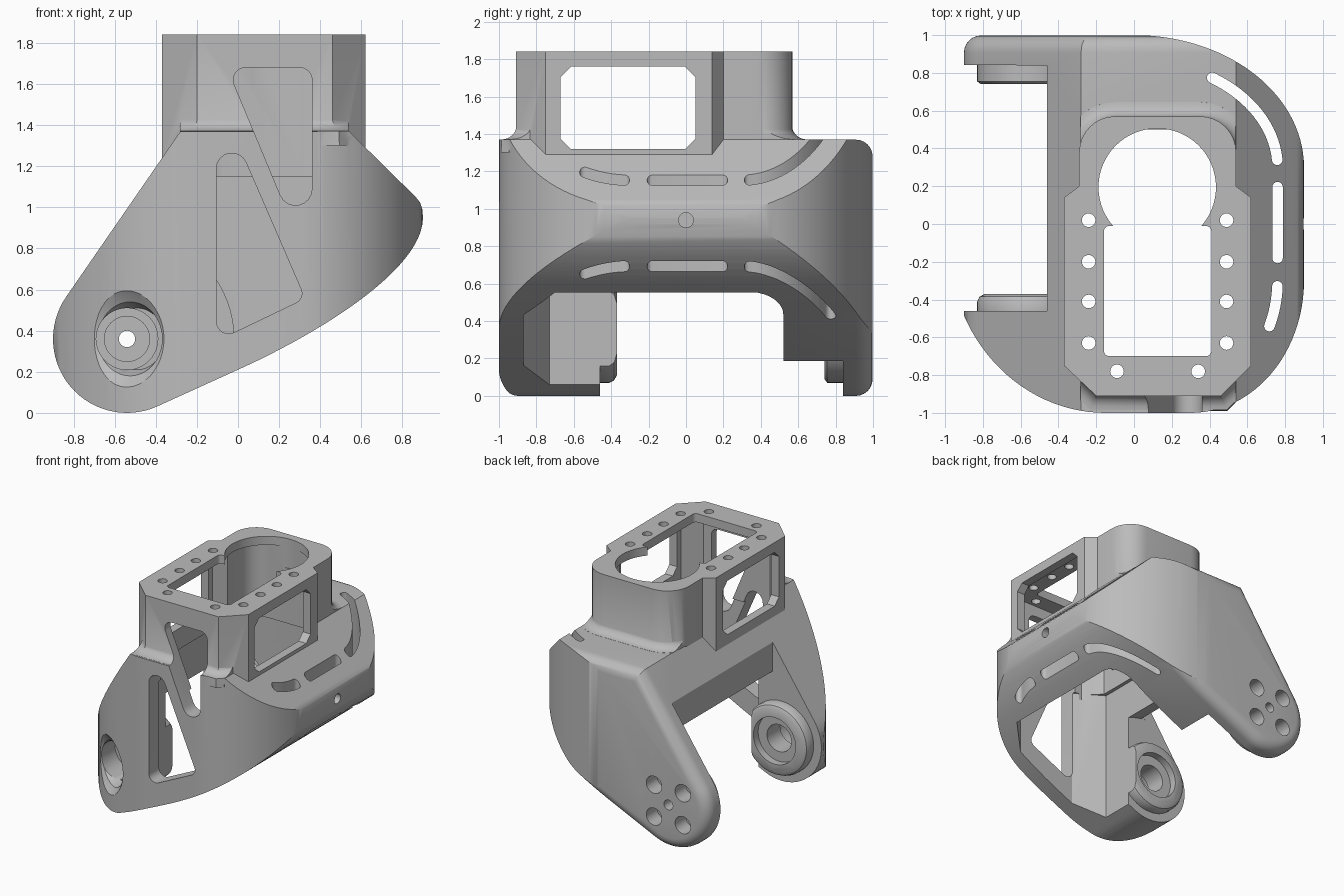
import bpy, bmesh, math
from mathutils import Vector, Matrix
from mathutils.geometry import interpolate_bezier

cube = bpy.data.objects.get("Cube")
if cube:
    bpy.data.objects.remove(cube, do_unlink=True)

grey = bpy.data.materials.new("light grey")
grey.use_nodes = True
colour = (0.5, 0.5, 0.5, 1)
grey.diffuse_color = colour
grey.node_tree.nodes["Principled BSDF"].inputs["Base Color"].default_value = colour


# 2D outline helpers
def arc(cx, cy, a, b, start=0, end=360, n=24):
    count = n if end - start == 360 else n + 1
    angles = [math.radians(start + (end - start) * i / n) for i in range(count)]
    return [(cx + a * math.cos(t), cy + b * math.sin(t)) for t in angles]


def disc(cx, cy, r, n=40):
    return arc(cx, cy, r, r, n=n)


def rounded(corners, n=8):
    """Polygon from (x, y) or (x, y, radius) corners."""
    out = []
    for i, c in enumerate(corners):
        p = Vector(c[:2])
        if len(c) == 2:
            out.append(tuple(p))
            continue
        u = (Vector(corners[i - 1][:2]) - p).normalized()
        v = (Vector(corners[(i + 1) % len(corners)][:2]) - p).normalized()
        half = math.acos(max(-1, min(1, u.dot(v)))) / 2
        mid = p + (u + v).normalized() * (c[2] / math.sin(half))
        reach = c[2] / math.tan(half)
        s, e = p + u * reach - mid, p + v * reach - mid
        a0 = math.atan2(s.y, s.x)
        turn = (math.atan2(e.y, e.x) - a0 + math.pi) % math.tau - math.pi
        for k in range(n + 1):
            t = a0 + turn * k / n
            out.append((mid.x + c[2] * math.cos(t), mid.y + c[2] * math.sin(t)))
    return out


def outset(pts, d):
    """Offset a counter-clockwise outline outwards by d."""
    if d == 0:
        return pts
    out = []
    for i, p in enumerate(pts):
        p = Vector(p)
        e1 = (p - Vector(pts[i - 1])).normalized()
        e2 = (Vector(pts[(i + 1) % len(pts)]) - p).normalized()
        n1, n2 = Vector((e1.y, -e1.x)), Vector((e2.y, -e2.x))
        out.append(tuple(p + (n1 + n2) * (d / (1 + n1.dot(n2)))))
    return out


def slot(path, r, n=8):
    """Outline of a round-ended slot along a path."""
    path = [Vector(p) for p in path]
    left, right = [], []
    for i, p in enumerate(path):
        t = (path[min(i + 1, len(path) - 1)] - path[max(i - 1, 0)]).normalized()
        side = Vector((-t.y, t.x)) * r
        left.append(p + side)
        right.append(p - side)

    def cap(centre, start):
        v = start - centre
        return [centre + Matrix.Rotation(-math.pi * k / n, 2) @ v for k in range(1, n)]
    loop = left + cap(path[-1], left[-1]) + right[::-1] + cap(path[0], right[0])
    return [tuple(p) for p in loop]


# Solid helpers
def prism(name, pts, axis, *steps):
    """Sweep an outline along an axis; each step is a position or (position, outset)."""
    place = {"x": lambda a, b, t: (t, a, b), "y": lambda a, b, t: (a, t, b),
             "z": lambda a, b, t: (a, b, t)}[axis]
    bm = bmesh.new()
    rings = []
    for step in steps:
        t, d = step if isinstance(step, tuple) else (step, 0)
        rings.append([bm.verts.new(place(a, b, t)) for a, b in outset(pts, d)])
    bm.faces.new(rings[0])
    bm.faces.new(rings[-1])
    n = len(pts)
    for lo, hi in zip(rings, rings[1:]):
        for i in range(n):
            j = (i + 1) % n
            bm.faces.new((lo[i], lo[j], hi[j], hi[i]))
    bmesh.ops.recalc_face_normals(bm, faces=bm.faces)
    mesh = bpy.data.meshes.new(name)
    bm.to_mesh(mesh)
    bm.free()
    mesh.materials.append(grey)
    obj = bpy.data.objects.new(name, mesh)
    bpy.context.collection.objects.link(obj)
    return obj


def combine(target, tool, operation="DIFFERENCE"):
    mod = target.modifiers.new("combine", "BOOLEAN")
    mod.operation = operation
    mod.solver = "EXACT"
    mod.object = tool
    bpy.context.view_layer.objects.active = target
    bpy.ops.object.modifier_apply(modifier=mod.name)
    bpy.data.objects.remove(tool, do_unlink=True)


def rect(x0, y0, x1, y1):
    return [(x0, y0), (x1, y0), (x1, y1), (x0, y1)]


# Hull: side profile swept front to back with a rounded rear edge, trimmed to the plan
PX, PZ = -0.54, 0.36
belly = interpolate_bezier(Vector((0, 0.21, 0)), Vector((0.4, 0.39, 0)),
                           Vector((0.9, 0.7, 0)), Vector((0.9, 0.95, 0)), 24)
profile = arc(PX, PZ, 0.36, 0.36, 145, 294, 30) + [(p.x, p.y) for p in belly]
profile += [(0.897, 0.99), (0.885, 1.025), (0.865, 1.05), (0.54, 1.37), (-0.28, 1.37)]
R = 0.09
turns = [math.radians(15 * k) for k in range(7)]
rear = [(0.998 - R + R * math.sin(a), R * (math.cos(a) - 1)) for a in turns]
body = prism("bracket_body", profile, "y", -1.1, *rear)
plan = arc(-0.15, -0.1, 0.83, 0.9, 205, 270, 20) + arc(0.3, -0.3, 0.6, 0.7, 270, 360, 24)
plan += arc(0, 0.3, 0.9, 0.7, 0, 90, 30) + [(-1, 1), (-1, -0.48)]
combine(body, prism("plan_trim", plan, "z", -0.2, 1.6), "INTERSECT")

# Gap between the two arms, with a round clearance about the pivot
combine(body, prism("arm_gap", rect(-1.2, -0.46, -0.46, 0.84), "z", -0.3, 1.6))
combine(body, prism("pivot_clearance", disc(PX, PZ, 0.52, 72), "y", -0.4605, 0.8405))

# Turret with a flared foot
outline = rounded([(-0.37, -0.75), (-0.2, -0.91), (0.46, -0.91), (0.62, -0.75),
                   (0.62, 0.14), (0.54, 0.2), (0.54, 0.57, 0.19), (-0.29, 0.57, 0.19),
                   (-0.29, 0.2), (-0.37, 0.14)])
F = 0.08
flare = [(1.371 + F * (1 - math.cos(a)), F * (1 - math.sin(a)) - 0.005) for a in turns]
foot = prism("turret_foot", outline, "z", (1.3, F), *flare)
combine(foot, prism("foot_trim", rect(-0.283, -1.2, 0.537, 1.2), "z", 1, 2), "INTERSECT")
combine(body, prism("turret", outline, "z", 1.1, 1.84), "UNION")
combine(body, foot, "UNION")

# Pivot bosses on the inner faces of the arms
combine(body, prism("front_boss", disc(PX, PZ, 0.29, 56), "y",
                    -0.48, -0.41, (-0.385, -0.012), (-0.37, -0.04)), "UNION")
combine(body, prism("rear_boss", disc(PX, PZ, 0.29, 56), "y",
                    (0.74, -0.02), (0.755, 0), 0.86), "UNION")

# Hollow inside of the hull and turret
hollow = rounded([(-0.33, -0.73), (-0.1, -0.87), (0.42, -0.87), (0.6, -0.7),
                  (0.6, 0.52, 0.17), (-0.33, 0.52)])
combine(body, prism("hull_hollow", hollow, "z", -0.3, 1.15))
room = rounded([(-0.3, -0.72), (-0.17, -0.84), (0.43, -0.84), (0.55, -0.72), (0.55, 0.1),
                (0.47, 0.18), (0.47, 0.5, 0.15), (-0.22, 0.5, 0.15), (-0.22, 0.18), (-0.3, 0.1)])
combine(body, prism("turret_hollow", room, "z", 1.1, 1.77))

# Openings and screw holes in the top plate
combine(body, prism("round_opening", disc(0.123, 0.195, 0.311, 64), "z", 1.6, 2))
bay = rounded([(x, y, 0.03) for x, y in rect(-0.16, -0.7, 0.41, -0.01)], 5)
combine(body, prism("long_opening", bay, "z", 1.6, 2))
screws = [(x, y) for x in (-0.24, 0.49) for y in (0.02, -0.2, -0.41, -0.63)]
for x, y in screws + [(-0.09, -0.78), (0.34, -0.78)]:
    combine(body, prism("screw_hole", disc(x, y, 0.036, 20), "z", 1.6, 2))

# Side windows with clipped corners
c = 0.055
window = [(-0.67 + c, 1.32), (0.05 - c, 1.32), (0.05, 1.32 + c), (0.05, 1.76 - c),
          (0.05 - c, 1.76), (-0.67 + c, 1.76), (-0.67, 1.76 - c), (-0.67, 1.32 + c)]
combine(body, prism("side_window", window, "x", -0.6, 0.8))

# Triangular front openings
lower = rounded([(-0.105, 0.35, 0.06), (0.326, 0.557, 0.05), (-0.105, 1.55, 0.075)])
upper = rounded([(0.36, 0.69, 0.08), (0.36, 1.68, 0.06), (-0.053, 1.68, 0.06)])
for shape in (lower, upper):
    combine(body, prism("front_opening", shape, "y", -1.2, -0.79))

# Vent slots and the small hole in the left side
vents = [[(0.76, -0.18), (0.76, 0.195)], arc(0, 0.3, 0.76, 0.565, 4, 57, 16),
         arc(0.3, -0.3, 0.46, 0.57, -25, -3, 8)]
for path in vents:
    combine(body, prism("vent_slot", slot(path, 0.028), "z", -0.2, 1.6))
combine(body, prism("side_hole", disc(0, 0.94, 0.04, 24), "x", 0.5, 1.1))

# Front pivot: flared recess, through hole and inner bearing seat
mouth = prism("pivot_mouth", disc(0, 0, 0.15), "y",
              (-0.06, 0.15), (0, 0.08), (0.03, 0.03), (0.1, 0))
mouth.data.transform(Matrix.Translation((PX, -0.89, PZ)) @ Matrix.Rotation(math.radians(-30), 4, "Z"))
combine(body, mouth)
for r, y0, y1 in ((0.15, -1.2, -0.6), (0.11, -0.7, -0.3), (0.19, -0.43, -0.3)):
    combine(body, prism("pivot_bore", disc(PX, PZ, r), "y", y0, y1))

# Rear pivot: centre hole and four stepped bolt holes
combine(body, prism("centre_hole", disc(PX, PZ, 0.04, 24), "y", 0.6, 1.2))
for dx in (-0.13, 0.13):
    for dz in (-0.13, 0.13):
        for r, y0 in ((0.07, 0.86), (0.035, 0.6)):
            combine(body, prism("bolt_hole", disc(PX + dx, PZ + dz, r, 28), "y", y0, 1.2))

# Smooth curved walls, keep crisp edges
bpy.ops.object.select_all(action="DESELECT")
body.select_set(True)
bpy.context.view_layer.objects.active = body
bpy.ops.object.shade_smooth_by_angle(angle=math.radians(30))
